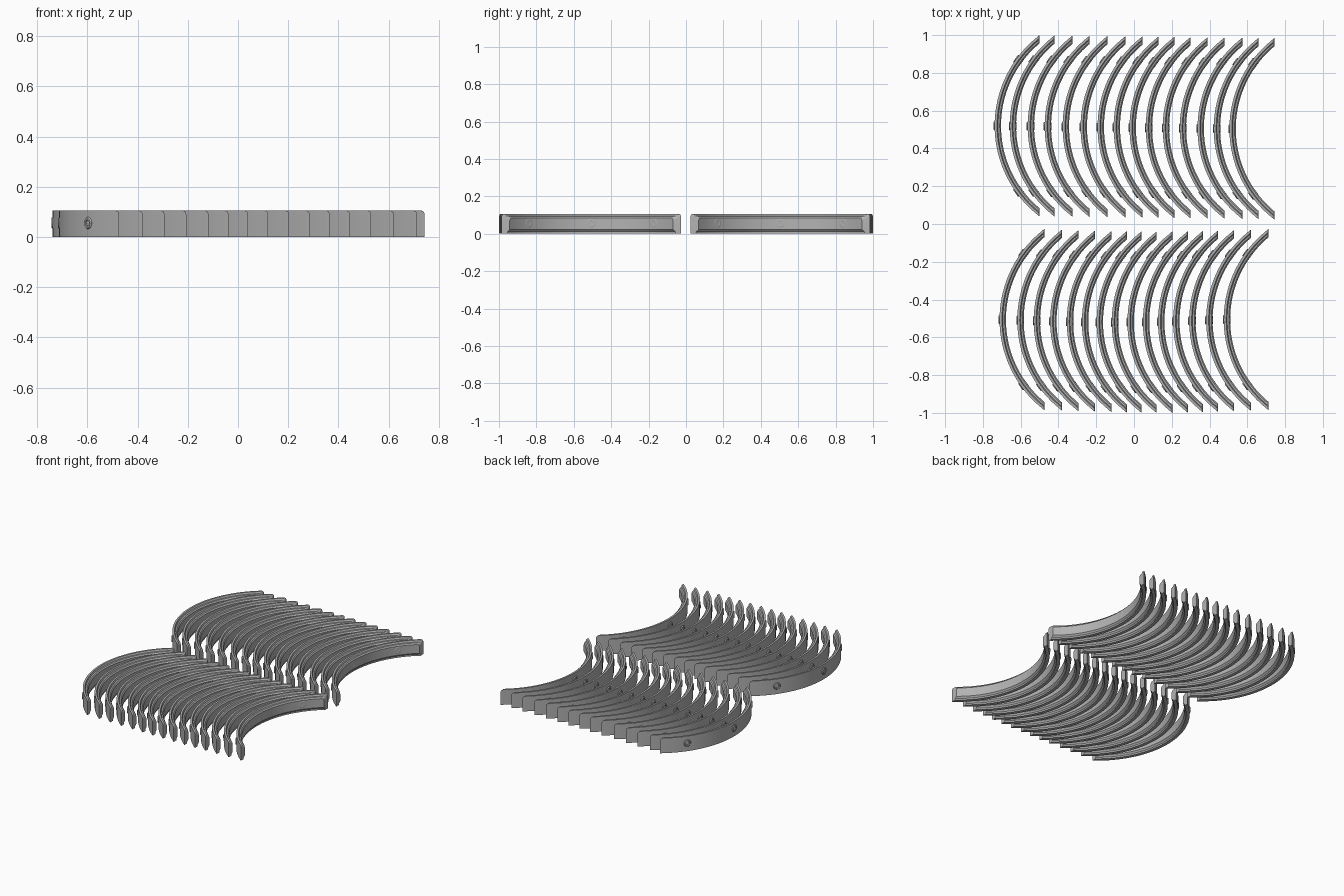
import bpy, bmesh, math
from mathutils import Matrix

if "Cube" in bpy.data.objects:
    bpy.data.objects.remove(bpy.data.objects["Cube"])

H, HALF, SAG = 0.105, 0.480, 0.238           # height, half chord, depth of bow
R = (HALF ** 2 + SAG ** 2) / (2 * SAG)       # outer radius
CUT = R - SAG                                # flat end plane distance from arc centre
T = 0.034                                    # wall thickness

grey = bpy.data.materials.new("mid grey")
grey.diffuse_color = (0.45, 0.45, 0.45, 1)
grey.use_nodes = True
grey.node_tree.nodes["Principled BSDF"].inputs["Base Color"].default_value = grey.diffuse_color

# wall section: (distance inward from outer face, height)
SECTION = [(0, 0), (0, H), (0.013, H), (0.018, H - 0.011), (0.027, H - 0.013),
           (T, 0.084), (T, 0.022), (0.024, 0.011), (0.024, 0)]


def add_wall(bm):
    """Sweep the section along the arc, ends cut flat, upper end corners rounded."""
    corner, n = 0.016, 40
    stations = [(-1 + 2 * i / n, H) for i in range(2, n - 1)]
    for k in range(7):
        a = math.radians(15 * k)
        s = 1 - corner * (1 - math.sin(a)) / 0.55
        z = H - corner * (1 - math.cos(a))
        stations += [(s, z), (-s, z)]
    rings = []
    # the corner arc runs from the top edge down to the end plane
    for s, top in sorted(stations):
        if abs(s) > 0.96:
            u = 1 - (1 - abs(s)) * 0.55 / corner
            top = H - corner * (1 - math.sqrt(max(0, 1 - u * u)))
        ring = []
        for t, z in SECTION:
            r = R - t
            a = s * math.acos(CUT / r)
            if z > 0.03:
                z -= H - top
            ring.append(bm.verts.new((CUT - r * math.cos(a), r * math.sin(a), z)))
        rings.append(ring)
    m = len(SECTION)
    for p, q in zip(rings, rings[1:]):
        for i in range(m):
            j = (i + 1) % m
            bm.faces.new((p[i], p[j], q[j], q[i]))
    bm.faces.new(rings[0])
    bm.faces.new(rings[-1][::-1])


def add_rivet(bm, angle):
    """Round fastener through the wall with a recessed centre on both sides."""
    out, inn = 0.005, -T - 0.001
    prof = [(0, out - 0.004), (0.011, out - 0.004), (0.013, out), (0.020, out),
            (0.024, 0.0), (0.024, inn + 0.001), (0.021, inn), (0.014, inn),
            (0.012, inn + 0.001), (0, inn + 0.001)]
    frame = Matrix.Translation((CUT, 0, 0.056)) @ Matrix.Rotation(-angle, 4, 'Z')
    n, rings = 20, []
    for r, d in prof:
        pts = [(0, 0)] if r == 0 else [
            (r * math.cos(2 * math.pi * k / n), r * math.sin(2 * math.pi * k / n))
            for k in range(n)]
        rings.append([bm.verts.new((frame @ Matrix.Translation((-(R + d), y, z))).to_translation())
                      for y, z in pts])
    for p, q in zip(rings, rings[1:]):
        for k in range(n):
            j = (k + 1) % n
            f = [p[k % len(p)], p[j % len(p)], q[j % len(q)], q[k % len(q)]]
            bm.faces.new(list(dict.fromkeys(f)))


# one curved segment, shared by every copy
bm = bmesh.new()
add_wall(bm)
for deg in (-36, 0, 36):
    add_rivet(bm, math.radians(deg))
bmesh.ops.recalc_face_normals(bm, faces=bm.faces)
mesh = bpy.data.meshes.new("curved_segment")
bm.to_mesh(mesh)
bm.free()
mesh.materials.append(grey)

# end-plane x of every segment in each row
BACK = [-0.50, -0.42, -0.325, -0.235, -0.14, -0.045, 0.045, 0.13, 0.214, 0.30,
        0.39, 0.48, 0.574, 0.66, 0.743]
FRONT = [-0.474, -0.38, -0.293, -0.206, -0.118, -0.038, 0.04, 0.12, 0.203, 0.285,
         0.365, 0.445, 0.53, 0.62, 0.713]


def add_row(name, tips, y_of):
    for i, x in enumerate(tips):
        ob = bpy.data.objects.new(f"{name}_{i + 1}", mesh)
        ob.location = (x, y_of(i), 0)
        bpy.context.collection.objects.link(ob)


add_row("back_segment", BACK, lambda i: 0.520 - 0.016 * i / 14)
add_row("front_segment", FRONT, lambda i: -0.506 - 0.014 * math.sin(math.pi * i / 14))

# smooth along the curve, sharp at section corners
ob = bpy.data.objects["back_segment_1"]
bpy.context.view_layer.objects.active = ob
ob.select_set(True)
bpy.ops.object.shade_smooth_by_angle(angle=math.radians(25))
